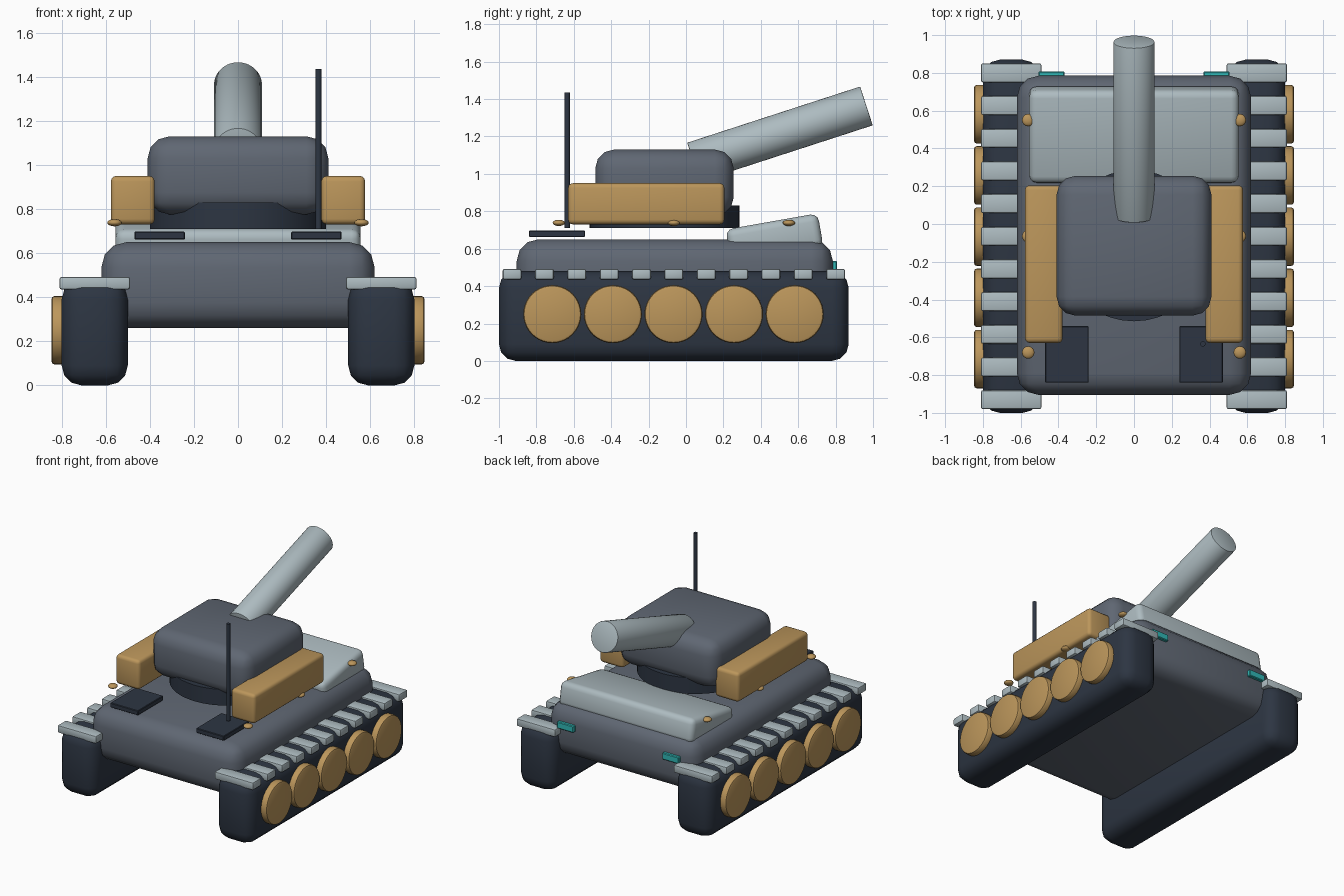
import bpy, math

if "Cube" in bpy.data.objects:
    bpy.data.objects.remove(bpy.data.objects["Cube"])

def material(name, rgb):
    m = bpy.data.materials.new(name)
    m.diffuse_color = (*rgb, 1)
    m.use_nodes = True
    m.node_tree.nodes["Principled BSDF"].inputs["Base Color"].default_value = m.diffuse_color
    return m

SLATE = material("slate", (0.115, 0.135, 0.17))
DARK = material("dark_navy", (0.026, 0.036, 0.055))
SILVER = material("silver_grey", (0.42, 0.50, 0.53))
GOLD = material("ochre", (0.50, 0.305, 0.105))
TEAL = material("teal", (0.03, 0.48, 0.47))

def finish(ob, name, mat, bevel=0, segments=3):
    """Name, colour, bevel and smooth an object."""
    ob.name = name
    ob.data.materials.append(mat)
    bpy.ops.object.transform_apply(location=False, rotation=False, scale=True)
    if bevel:
        b = ob.modifiers.new("bevel", 'BEVEL')
        b.width, b.segments, b.limit_method = bevel, segments, 'ANGLE'
        b.angle_limit = math.radians(40)
        bpy.ops.object.modifier_apply(modifier="bevel")
    bpy.ops.object.shade_smooth_by_angle(angle=math.radians(35))
    return ob

def box(name, mat, x, y, z, bevel=0, segments=3):
    """Box from (min, max) ranges."""
    bpy.ops.mesh.primitive_cube_add(size=1, location=[(a + b) / 2 for a, b in (x, y, z)])
    ob = bpy.context.object
    ob.scale = [b - a for a, b in (x, y, z)]
    return finish(ob, name, mat, bevel, segments)

def cylinder(name, mat, r, depth, loc, rot=(0, 0, 0), bevel=0, sides=40):
    bpy.ops.mesh.primitive_cylinder_add(vertices=sides, radius=r, depth=depth,
                                        location=loc, rotation=rot)
    return finish(bpy.context.object, name, mat, bevel, 2)

def mirrored(s, a, b):
    return (a, b) if s > 0 else (-b, -a)

# Hull and sloped deck plate
box("hull", SLATE, (-0.62, 0.62), (-0.905, 0.785), (0.26, 0.65), 0.115)
deck = box("deck_plate", SILVER, (-0.555, 0.555), (0.223, 0.723), (0.567, 0.747), 0.04)
deck.rotation_euler.x = math.radians(10)

# Turret, ring and barrel
cylinder("turret_ring", DARK, 0.40, 0.12, (0, -0.115, 0.77))
box("turret", SLATE, (-0.41, 0.41), (-0.485, 0.255), (0.775, 1.13), 0.1)
cylinder("barrel", SILVER, 0.109, 0.972, (0, 0.5025, 1.213),
         (math.radians(-72), 0, 0), 0.004)

# Antenna
cylinder("antenna", DARK, 0.014, 0.725, (0.365, -0.635, 1.0725), sides=12)

for s in (-1, 1):
    side = "right" if s > 0 else "left"
    # Track body and its pads
    box(f"track_{side}", DARK, mirrored(s, 0.5, 0.8), (-1.0, 0.87), (0, 0.48), 0.09)
    for i in range(11):
        y = -0.93 + i * 0.173
        box(f"track_pad_{side}", SILVER, mirrored(s, 0.49, 0.81),
            (y - 0.05, y + 0.05), (0.435, 0.492), 0.01, 2)
    # Road wheels
    for i in range(5):
        cylinder(f"wheel_{side}", GOLD, 0.155, 0.09, (s * 0.802, -0.715 + i * 0.324, 0.25),
                 (0, math.pi / 2, 0), 0.015)
    # Storage boxes beside the turret
    box(f"storage_box_{side}", GOLD, mirrored(s, 0.378, 0.577),
        (-0.63, 0.205), (0.73, 0.95), 0.025)
    # Rear vents and end lights
    box(f"vent_{side}", DARK, mirrored(s, 0.24, 0.47), (-0.84, -0.54), (0.662, 0.697), 0.004, 1)
    box(f"light_{side}", TEAL, mirrored(s, 0.367, 0.505), (0.765, 0.808), (0.485, 0.535), 0.005, 1)
    # Flattened rivets
    for y in (-0.68, -0.065, 0.55):
        bpy.ops.mesh.primitive_uv_sphere_add(segments=16, ring_count=10, radius=0.033,
                                             location=(s * 0.56, y, 0.738))
        bpy.context.object.scale.z = 0.5
        finish(bpy.context.object, f"rivet_{side}", GOLD)
